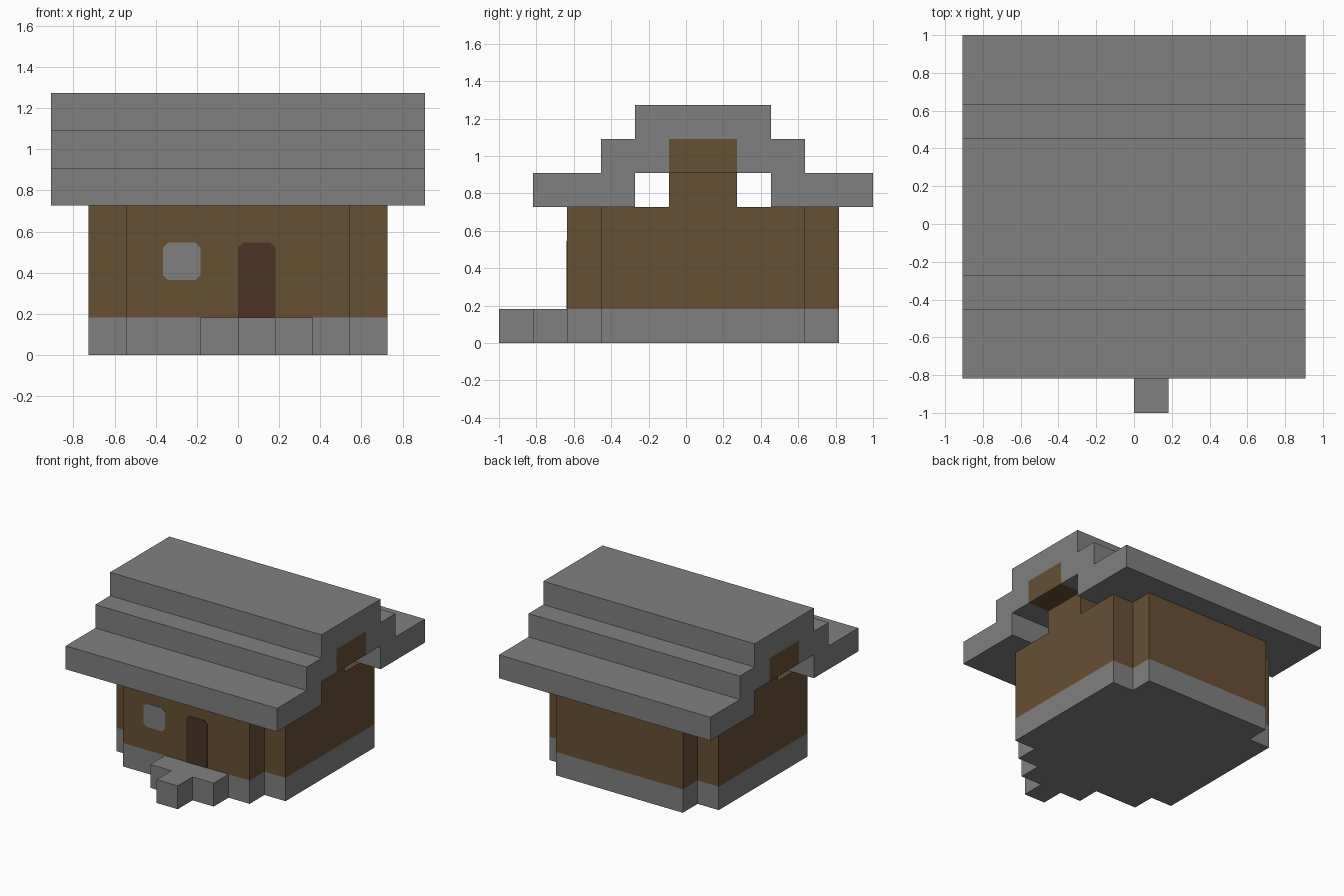
import bpy
import bmesh
from mathutils import Vector

U = 2 / 11  # edge of one building block

cube = bpy.data.objects.get("Cube")
if cube:
    bpy.data.objects.remove(cube, do_unlink=True)


def material(name, rgb):
    mat = bpy.data.materials.new(name)
    mat.use_nodes = True
    mat.diffuse_color = (*rgb, 1)
    mat.node_tree.nodes["Principled BSDF"].inputs["Base Color"].default_value = (*rgb, 1)
    return mat


stone = material("grey stone", (0.216, 0.216, 0.216))
wood = material("brown wood", (0.136, 0.08, 0.034))
dark_wood = material("dark door wood", (0.069, 0.033, 0.017))


def extrude(name, points, direction, mat):
    """Solid made by pushing a flat outline along a direction (block units)."""
    bm = bmesh.new()
    face = bm.faces.new([bm.verts.new(Vector(p) * U) for p in points])
    result = bmesh.ops.extrude_face_region(bm, geom=[face], use_keep_orig=True)
    moved = [g for g in result["geom"] if isinstance(g, bmesh.types.BMVert)]
    bmesh.ops.translate(bm, verts=moved, vec=Vector(direction) * U)
    bmesh.ops.recalc_face_normals(bm, faces=bm.faces)
    mesh = bpy.data.meshes.new(name)
    bm.to_mesh(mesh)
    bm.free()
    mesh.materials.append(mat)
    obj = bpy.data.objects.new(name, mesh)
    bpy.context.collection.objects.link(obj)
    return obj


def box(name, x, y, z, mat):
    base = [(x[0], y[0], z[0]), (x[1], y[0], z[0]), (x[1], y[1], z[0]), (x[0], y[1], z[0])]
    return extrude(name, base, (0, 0, z[1] - z[0]), mat)


# Stone foundation with notched corners and the entrance steps
plan = [(-3, -3.5), (-1, -3.5), (-1, -4.5), (0, -4.5), (0, -5.5), (1, -5.5),
        (1, -4.5), (2, -4.5), (2, -3.5), (3, -3.5), (3, -2.5), (4, -2.5),
        (4, 3.5), (3, 3.5), (3, 4.5), (-3, 4.5), (-3, 3.5), (-4, 3.5),
        (-4, -2.5), (-3, -2.5)]
extrude("foundation", [(x, y, 0) for x, y in plan], (0, 0, 1), stone)

# Wooden walls
box("front_wall", (-3, 3), (-3.5, -2.5), (1, 4), wood)
box("back_wall", (-3, 3), (3.5, 4.5), (1, 4), wood)
for side, s in (("left", 1), ("right", -1)):
    wall_x = sorted((3 * s, 4 * s))
    box(side + "_wall", wall_x, (-2.5, 3.5), (1, 4), wood)
    # Gable: a post on the wall and a block closing the roof end
    box(side + "_gable_wall", wall_x, (-0.5, 1.5), (4, 6), wood)
    box(side + "_gable_cap", sorted((4 * s, 5 * s)), (-0.5, 1.5), (5, 6), wood)

# Stepped roof: half profile mirrored about the ridge at y = 0.5
half = [(1, 6), (1, 5), (2, 5), (2, 4), (5, 4), (5, 5), (3, 5), (3, 6), (2, 6), (2, 7)]
profile = half + [(-d, z) for d, z in reversed(half)]
extrude("roof", [(-5, 0.5 + d, z) for d, z in profile], (10, 0, 0), stone)

# Door and window: thin plates with clipped corners
FRONT, THICK, CLIP = -3.5, 0.02, 0.13


def plate(name, x0, x1, z0, z1, clip_bottom, mat):
    c, b = CLIP, CLIP if clip_bottom else 0
    outline = [(x0, z0 + b), (x0, z1 - c), (x0 + c, z1), (x1 - c, z1), (x1, z1 - c), (x1, z0 + b)]
    outline += [(x1 - b, z0), (x0 + b, z0)] if clip_bottom else []
    extrude(name, [(x, FRONT, z) for x, z in outline], (0, -THICK, 0), mat)


plate("door", 0, 1, 1, 3, False, dark_wood)
plate("window", -2, -1, 2, 3, True, stone)
